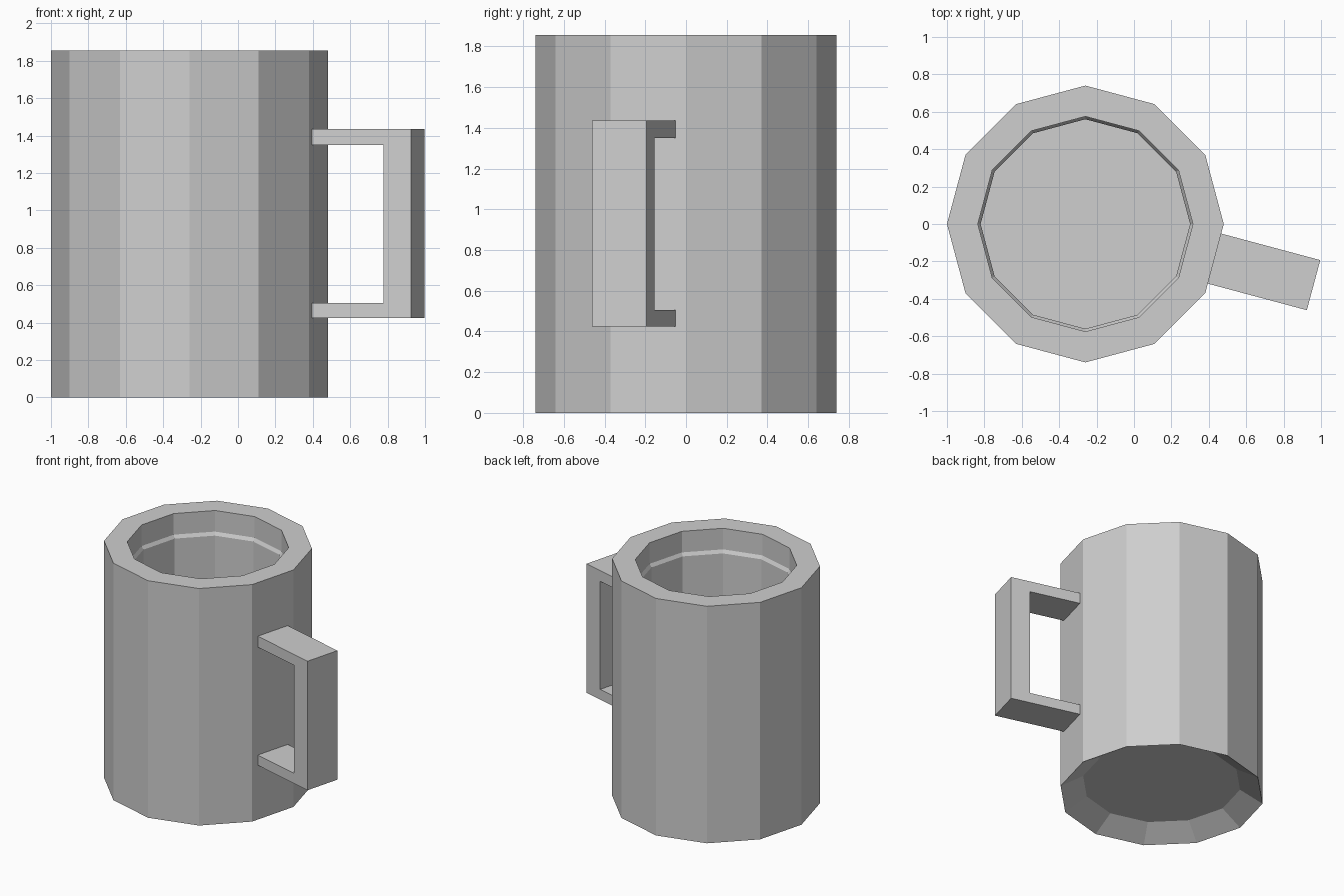
import bpy
import bmesh
from math import cos, sin, pi, radians
from mathutils import Matrix

SIDES = 12
CENTRE_X = -0.26

cube = bpy.data.objects.get("Cube")
if cube:
    bpy.data.objects.remove(cube, do_unlink=True)

# One plain grey ceramic for the whole mug
grey = bpy.data.materials.new("ceramic_grey")
grey.use_nodes = True
colour = (0.62, 0.62, 0.62, 1)
grey.diffuse_color = colour
grey.node_tree.nodes["Principled BSDF"].inputs["Base Color"].default_value = colour


def finish(name, bm):
    """Turn a bmesh into a flat shaded, coloured object."""
    bmesh.ops.recalc_face_normals(bm, faces=bm.faces)
    mesh = bpy.data.meshes.new(name)
    bm.to_mesh(mesh)
    bm.free()
    mesh.materials.append(grey)
    obj = bpy.data.objects.new(name, mesh)
    bpy.context.collection.objects.link(obj)
    return obj


def lathe(name, profile):
    """Spin a (radius, height) profile and close both ends."""
    bm = bmesh.new()
    rings = [[bm.verts.new((r * cos(2 * pi * i / SIDES), r * sin(2 * pi * i / SIDES), z))
              for i in range(SIDES)] for r, z in profile]
    for low, high in zip(rings, rings[1:]):
        for i in range(SIDES):
            j = (i + 1) % SIDES
            bm.faces.new((low[i], low[j], high[j], high[i]))
    bm.faces.new(rings[0])
    bm.faces.new(rings[-1])
    return finish(name, bm)


def extrude_outline(name, outline, width):
    """Extrude an (x, z) outline across y, centred on y = 0."""
    bm = bmesh.new()
    face = bm.faces.new([bm.verts.new((x, -width / 2, z)) for x, z in outline])
    grown = bmesh.ops.extrude_face_region(bm, geom=[face])
    verts = [v for v in grown["geom"] if isinstance(v, bmesh.types.BMVert)]
    bmesh.ops.translate(bm, verts=verts, vec=(0, width, 0))
    return finish(name, bm)


# Mug body: recessed base, outer wall, rim, stepped inner wall, floor
body = lathe("mug_body", [
    (0.575, 0.10), (0.74, 0.0), (0.74, 1.855), (0.575, 1.855),
    (0.575, 1.69), (0.56, 1.665), (0.56, 0.2)])
body.location.x = CENTRE_X

# Handle: square C shape standing on one facet of the wall
inner, grip, outer = 0.705, 1.113, 1.263
handle = extrude_outline("handle", [
    (inner, 0.425), (outer, 0.425), (outer, 1.435), (inner, 1.435),
    (inner, 1.35), (grip, 1.35), (grip, 0.505), (inner, 0.505)], 0.277)
handle.matrix_world = Matrix.Translation((CENTRE_X, 0, 0)) @ Matrix.Rotation(radians(-15), 4, "Z")
